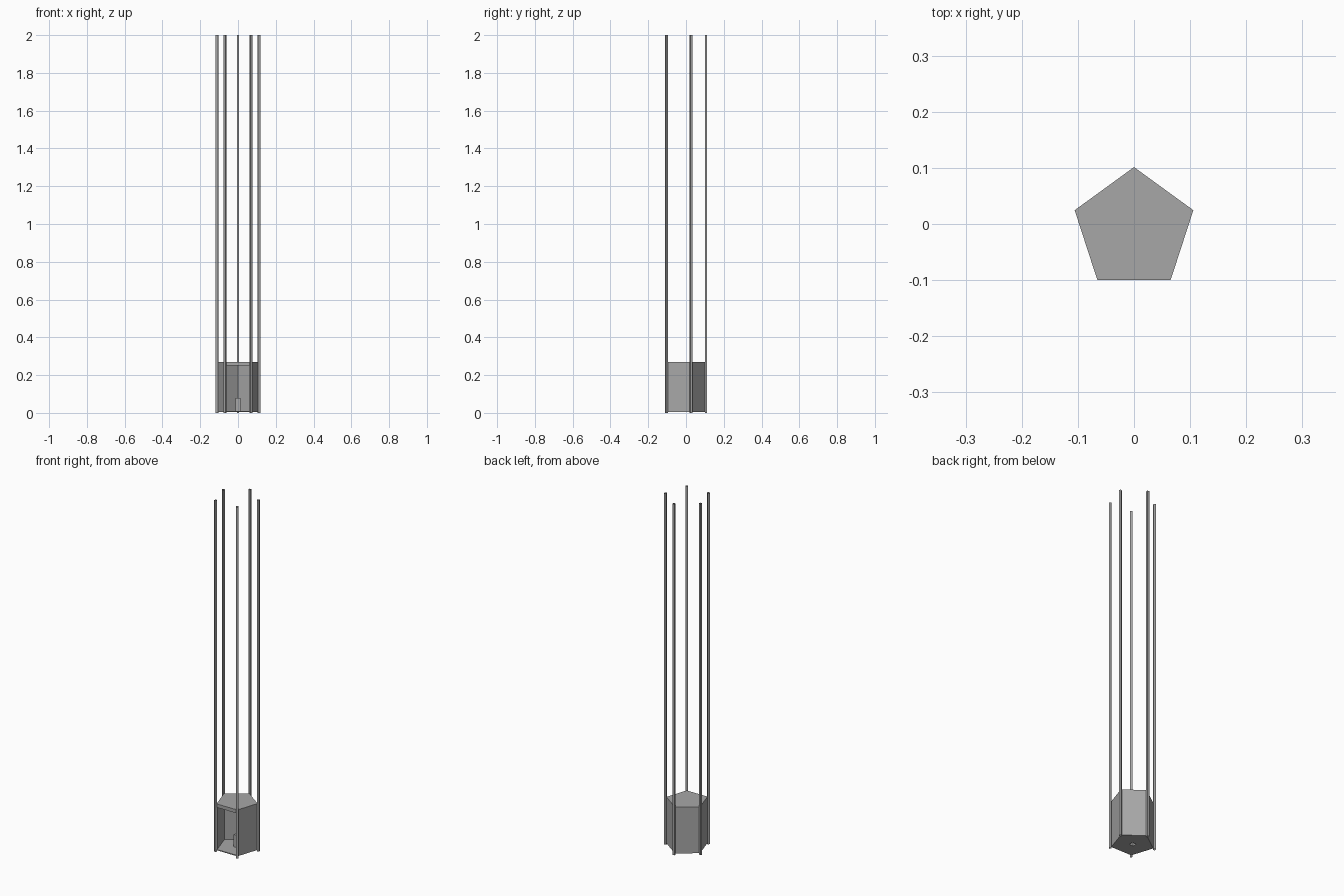
import bpy, bmesh, math
from mathutils import Vector

cube = bpy.data.objects.get("Cube")
if cube:
    bpy.data.objects.remove(cube, do_unlink=True)

grey = bpy.data.materials.new("plain grey")
grey.use_nodes = True
COLOUR = (0.39, 0.39, 0.39, 1)
grey.diffuse_color = COLOUR
grey.node_tree.nodes["Principled BSDF"].inputs["Base Color"].default_value = COLOUR

CENTRE_Y = -0.0098
CAR_RADIUS = 0.1112
RAIL_RADIUS = 0.1165
WALL = 0.004
FLOOR_LOW, FLOOR_HIGH = 0.006, 0.011


def ring(radius, sides=5, start=90, centre=(0, CENTRE_Y)):
    """Corners of a regular polygon, counter-clockwise."""
    angles = [math.radians(start + 360 * i / sides) for i in range(sides)]
    return [(centre[0] + radius * math.cos(a), centre[1] + radius * math.sin(a))
            for a in angles]


def finish(name, bm):
    mesh = bpy.data.meshes.new(name)
    bm.to_mesh(mesh)
    bm.free()
    mesh.materials.append(grey)
    obj = bpy.data.objects.new(name, mesh)
    bpy.context.collection.objects.link(obj)


def prism(name, points, low, high, bottom=True, top=True):
    bm = bmesh.new()
    a = [bm.verts.new((x, y, low)) for x, y in points]
    b = [bm.verts.new((x, y, high)) for x, y in points]
    n = len(points)
    for i in range(n):
        j = (i + 1) % n
        bm.faces.new((a[i], a[j], b[j], b[i]))
    if bottom:
        bm.faces.new(a[::-1])
    if top:
        bm.faces.new(b)
    finish(name, bm)


def pierced_slab(name, outer, hole, low, high):
    bm = bmesh.new()
    edges = []
    for loop in (outer, hole):
        vs = [bm.verts.new((x, y, low)) for x, y in loop]
        edges += [bm.edges.new((vs[i - 1], vs[i])) for i in range(len(vs))]
    bmesh.ops.triangle_fill(bm, edges=edges, use_beauty=True)
    out = bmesh.ops.extrude_face_region(bm, geom=bm.faces[:], use_keep_orig=True)
    moved = [g for g in out["geom"] if isinstance(g, bmesh.types.BMVert)]
    bmesh.ops.translate(bm, verts=moved, vec=Vector((0, 0, high - low)))
    bmesh.ops.recalc_face_normals(bm, faces=bm.faces[:])
    finish(name, bm)


# Car: floor, open-fronted walls and roof
car = ring(CAR_RADIUS)
post = ring(0.0175, 4, 45)
pierced_slab("car_floor", car, post, FLOOR_LOW, FLOOR_HIGH)
prism("car_roof", car, 0.25, 0.27)

# Walls run from one front corner round the back to the other
order = [3, 4, 0, 1, 2]
inner = ring(CAR_RADIUS - WALL / math.cos(math.pi / 5))
prism("car_walls", [car[i] for i in order] + [inner[i] for i in reversed(order)],
      FLOOR_HIGH, 0.25)

# Hollow control post in the middle of the floor
prism("control_post", post, FLOOR_LOW, 0.08, bottom=False)

# Open square guide rails, each turned to face its corner of the car
for i, corner in enumerate(ring(RAIL_RADIUS)):
    prism(f"guide_rail_{i + 1}", ring(0.0081, 4, 45 + 72 * i, corner), 0, 2,
          bottom=False, top=False)
